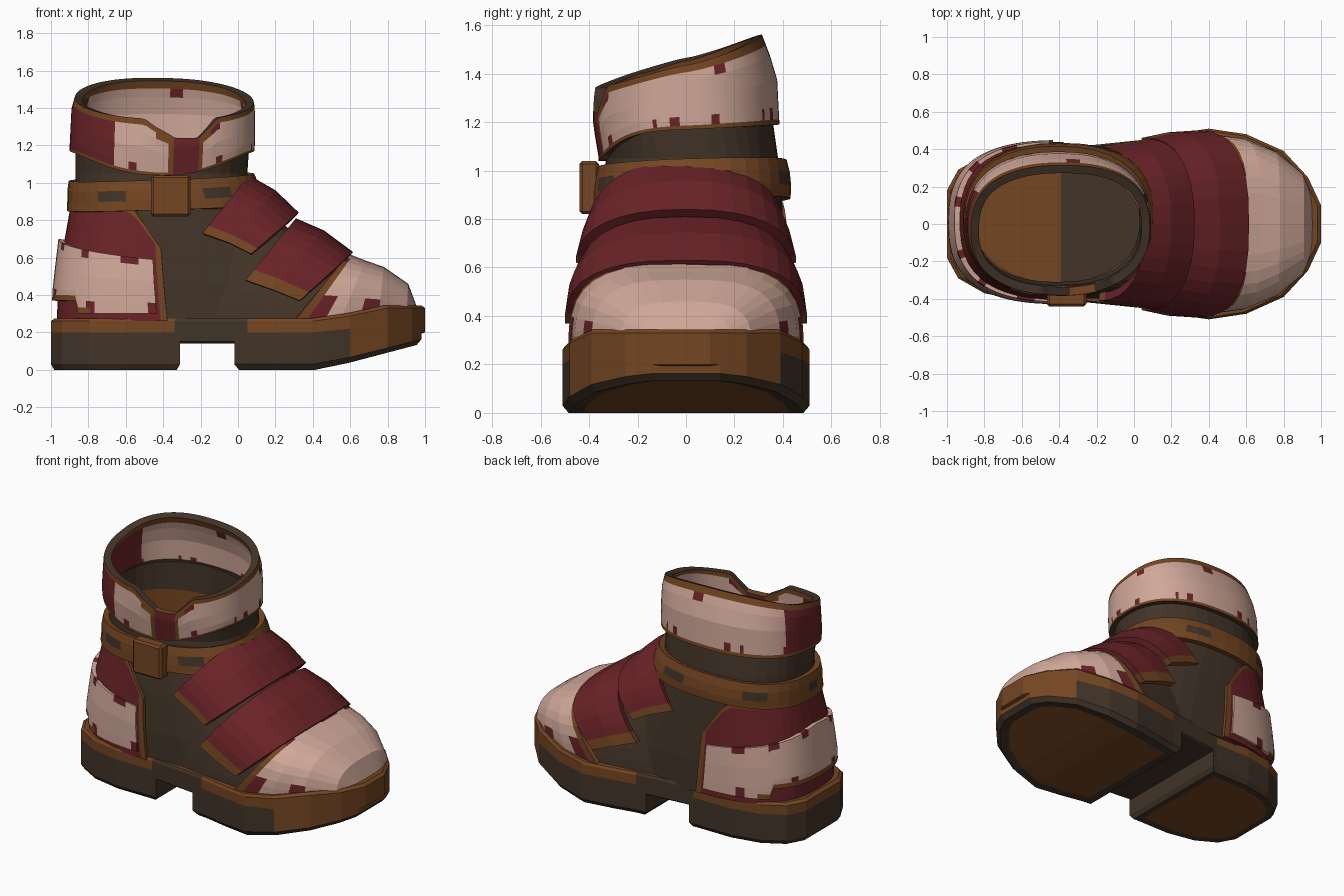
import bpy, bmesh
from math import sin, cos, pi, radians

cube = bpy.data.objects.get("Cube")
if cube:
    bpy.data.objects.remove(cube, do_unlink=True)


def material(name, rgb):
    m = bpy.data.materials.new(name)
    m.use_nodes = True
    col = [((c / 255 + .055) / 1.055) ** 2.4 for c in rgb] + [1]
    m.diffuse_color = col
    m.node_tree.nodes["Principled BSDF"].inputs["Base Color"].default_value = col
    return m


MATS = [material("dark leather", (66, 52, 40)), material("brown leather", (117, 70, 34)),
        material("deep red", (106, 35, 39)), material("pale pink", (208, 168, 153))]
DARK, BROWN, RED, PINK = range(4)


def finish(name, bm):
    mesh = bpy.data.meshes.new(name)
    bm.to_mesh(mesh)
    bm.free()
    for m in MATS:
        mesh.materials.append(m)
    ob = bpy.data.objects.new(name, mesh)
    bpy.context.collection.objects.link(ob)
    return ob


def lerp(a, b, t):
    return a + (b - a) * t


def table(rows, x):
    """Interpolate the remaining columns of rows by the first column."""
    x = min(max(x, rows[0][0]), rows[-1][0])
    for lo, hi in zip(rows, rows[1:]):
        if x <= hi[0]:
            t = (x - lo[0]) / (hi[0] - lo[0])
            return [lerp(p, q, t) for p, q in zip(lo[1:], hi[1:])]


def power(c, p):
    return abs(c) ** p * (1 if c >= 0 else -1)


def sheet(name, us, vs, point, rule, thick=0.0, closed=False, rim=0):
    """Grid surface; rule(u, v) picks the colour at each face centre."""
    bm = bmesh.new()
    grid = [[bm.verts.new(point(u, v)) for u in us] for v in vs]
    n = len(us)
    for j in range(len(vs) - 1):
        for i in range(n if closed else n - 1):
            k = (i + 1) % n
            f = bm.faces.new((grid[j][i], grid[j][k], grid[j + 1][k], grid[j + 1][i]))
            um = us[i] + (us[1] - us[0]) / 2 if closed else (us[i] + us[k]) / 2
            f.material_index = rule(um, (vs[j] + vs[j + 1]) / 2)
    ob = finish(name, bm)
    if thick:
        mod = ob.modifiers.new("thickness", 'SOLIDIFY')
        mod.thickness = thick
        mod.offset = -1
        mod.material_offset_rim = rim
    return ob


def steps(a, b, n):
    return [lerp(a, b, i / n) for i in range(n + 1)]


# ---- Sole: welt plus heel and forefoot blocks ----
WIDTH = [(-1, .18), (-.94, .29), (-.8, .37), (-.6, .41), (-.34, .41), (.05, .45), (.2, .48),
         (.4, .51), (.6, .48), (.8, .39), (.93, .25), (1, .1)]


def toe_lift(x):
    return min(max((x - .5) / .25, 0), 1)


def sole_mid(x):
    return .14 + .05 * toe_lift(x)


def sole_bottom(x):
    return .25 * max(0, x - .45)


def slab(name, x0, x1, levels, rule, pad=None):
    xs = [x0] + [r[0] for r in WIDTH if x0 < r[0] < x1] + [x1]
    pts = [(x, -table(WIDTH, x)[0]) for x in xs] + [(x, table(WIDTH, x)[0]) for x in reversed(xs)]
    cx = (x0 + x1) / 2
    bm = bmesh.new()
    rings = [[bm.verts.new((cx + (x - cx) * s, y * s, z(x))) for x, y in pts] for s, z in levels]
    n = len(pts)
    for j, (lo, hi) in enumerate(zip(rings, rings[1:])):
        for i in range(n):
            k = (i + 1) % n
            f = bm.faces.new((lo[i], lo[k], hi[k], hi[i]))
            f.material_index = rule(f.calc_center_median().x, j)
    for i in range(n // 2 - 1):
        for ring in (rings[0], rings[-1]):
            f = bm.faces.new((ring[i], ring[i + 1], ring[n - 2 - i], ring[n - 1 - i]))
            f.material_index = BROWN if ring is rings[-1] or pad else DARK
    bmesh.ops.recalc_face_normals(bm, faces=bm.faces)
    return finish(name, bm)


def welt_colour(x, j):
    return BROWN if x > .7 or (j > 1 and not -.34 < x < .05) else DARK


slab("welt", -1, 1, [(.97, sole_mid), (1, lambda x: sole_mid(x) + .01),
                     (1, lambda x: sole_mid(x) + .06), (1, lambda x: .26 + .07 * toe_lift(x)),
                     (.98, lambda x: .275 + .07 * toe_lift(x))], welt_colour)
for label, a, b in (("heel_block", -1, -.31), ("forefoot_block", -.02, .98)):
    slab(label, a, b, [(.84, sole_bottom), (.95, sole_bottom), (1, lambda x: sole_bottom(x) + .03),
                       (1, lambda x: sole_mid(x) + .01)],
         lambda x, j: BROWN if j > 1 and x > .7 else DARK, pad=True)

# ---- Shaft surface: height, back x, front x, half width, sideways shift, roundness ----
SHAFT = [(.25, -.95, .36, .41, .01, .72), (.45, -.94, .3, .41, .01, .72), (.7, -.91, .2, .39, .015, .76),
         (.9, -.87, .1, .37, .025, .85), (1.05, -.87, .05, .355, .025, .85), (1.2, -.87, .06, .355, 0, .85),
         (1.4, -.86, .06, .345, 0, .85), (1.57, -.81, .03, .28, 0, .85)]


def shaft(a, z, off=0.0):
    x0, x1, ry, shift, p = table(SHAFT, z)
    a = radians(a)
    return ((x0 + x1) / 2 + ((x1 - x0) / 2 + off) * power(cos(a), p),
            shift + (ry + off) * power(sin(a), p), z)


def tilted(a, z):
    """Tilt the upper edge so that it stays tucked inside the collar."""
    return z + (.04 * sin(radians(a)) if z > 1.1 else 0)


ROUND = steps(0, 360, 36)[:-1]
sheet("ankle_body", ROUND, [.25, .45, .7, .9, 1.05, 1.2], lambda a, z: shaft(a, tilted(a, z)),
      lambda u, v: DARK, .02, True)


# Hollow inside: lining and two-tone insole
def lining(a, z):
    return (-.41 + .435 * cos(radians(a)), .315 * sin(radians(a)), tilted(a, z))


sheet("lining", ROUND, [.29, .7, .9, 1.05, 1.2], lining,
      lambda u, v: BROWN if .9 < v < 1.05 else DARK, 0, True)
sheet("insole", [-.86, -.82, -.75, -.65, -.52, -.39, -.25, -.15, -.06, 0, .03], [-1, 1],
      lambda u, v: (u, v * .32 * max(0, 1 - ((u + .41) / .45) ** 2) ** .5, .3),
      lambda u, v: BROWN if u < -.39 else DARK)


# ---- Collar: slanted rim, front dip with a red tab ----
def collar(a, v):
    s = sin(radians(a))
    top = 1.45 + .11 * s - .015 * cos(radians(a)) - .1 * max(0, 1 - max(0, abs(a - 282.5) - 7) / 14)
    bottom = 1.17 + .02 * s - .11 * max(0, -s) ** 3
    return shaft(a, lerp(bottom, top, v), .03)


def collar_colour(a, v):
    notch = abs(a - 282.5)
    if notch < 7.5:
        return RED
    if v > .89 or v < .04 or notch < 10 or (notch < 15 and v > .74):
        return BROWN
    if 155 < a < 243 or (v < .2 and sin(a * .13) + .4 * sin(a * .5) > .95):
        return RED
    return RED if v > .76 and sin(a * .09) + .3 * sin(a * .4) > 1 else PINK


sheet("collar", steps(0, 360, 144)[:-1], [0, .06, .13, .2, .5, .76, .89, 1], collar, collar_colour,
      .045, True, -1)


# ---- Ankle belt and buckle ----
def belt(a, v):
    r = radians(a)
    return shaft(a, .95 + .02 * cos(r) + .015 * sin(r) + .08 * v, .035 + .012 * (1 - abs(v)))


sheet("ankle_belt", ROUND, [-1, -.8, -.35, .35, .8, 1], belt,
      lambda a, v: DARK if abs(v) < .3 and sin(a * .11) > .55 else BROWN, .05, True)
bm = bmesh.new()
bmesh.ops.create_cube(bm, size=1)
for vert in bm.verts:
    vert.co = (vert.co.x * .21 - .36, vert.co.y * .08 - .4, vert.co.z * .22 + .93)
bmesh.ops.bevel(bm, geom=bm.edges[:], offset=.012, segments=1, affect='EDGES')
for f in bm.faces:
    f.material_index = BROWN
finish("buckle", bm)


# ---- Heel counter and its pale guard ----
def counter(a, v):
    top = .89 - .24 * max(0, (abs(a - 180) - 66) / 21) ** 2
    return shaft(a, lerp(.26, top, v), .02)


sheet("heel_counter", [93, 95] + steps(98, 262, 24) + [265, 267], [0, .3, .6, .95, 1], counter,
      lambda a, v: BROWN if abs(a - 180) > 85 or v > .96 else RED, .03)


def guard(a, v):
    d = abs(a - 180)
    return shaft(a, lerp(.37 if d < 40 else .3, .7 - .11 * d / 84, v), .05 - .02 * d / 84)


def guard_colour(a, v):
    if v < .1 and abs(a - 180) < 50:
        return BROWN
    ragged = (v < .2 and sin(a * .17) + .4 * sin(a * .6) > .75) or (v > .88 and sin(a * .23) > .6)
    return RED if ragged else PINK


sheet("heel_guard", steps(96, 264, 56), [0, .1, .2, .6, .88, 1], guard, guard_colour, .03)


# ---- Foot: arched sections (base x, base z, ridge x, ridge z, half width), toe to ankle ----
def arch(sections, bulge=.75):
    rows = [(i,) + s for i, s in enumerate(sections)]

    def point(u, v):
        xb, zb, xt, zt, w = table(rows, v)
        h = sin(pi * u) ** bulge if 0 < u < 1 else 0
        return (lerp(xb, xt, h), -w * power(cos(pi * u), bulge), lerp(zb, zt, h))
    return point


ARC = [0, .03] + steps(.07, .93, 14) + [.97, 1]
sheet("vamp_lining", ARC, [0, 1, 2, 3],
      arch([(.5, .25, .66, .56, .45), (.3, .25, .56, .6, .455), (0, .25, .29, .74, .42),
            (-.3, .25, .03, .95, .37)]), lambda u, v: DARK)


def toe_colour(u, v):
    side = min(u, 1 - u)
    if v > 3.75 and side < .3:
        return BROWN
    low = .11 if v < .5 else .07
    ragged = (side < low and sin(v * 9) > .2) or (v > 3.75 and sin(u * 40) > .5)
    return RED if ragged else PINK


sheet("toe_cap", ARC, [0, .5, 1, 1.5, 2, 2.5, 3, 3.35, 3.75, 4],
      arch([(.97, .27, .955, .34, .13), (.9, .27, .91, .46, .27), (.75, .27, .78, .55, .39),
            (.55, .27, .68, .585, .46), (.31, .27, .59, .62, .485)], .64), toe_colour, .03)


def strap_colour(u, v):
    return BROWN if min(u, 1 - u) < .03 else RED


sheet("lower_instep_strap", ARC, [0, .15, 1, 2],
      arch([(.33, .37, .615, .63, .5), (.18, .43, .46, .745, .49), (.04, .48, .31, .81, .46)], .75),
      strap_colour, .045)
sheet("upper_instep_strap", ARC, [0, .2, 1, 2],
      arch([(.07, .62, .325, .84, .455), (-.05, .68, .2, .96, .435), (-.19, .73, .06, 1.04, .41)], .86),
      strap_colour, .045)
